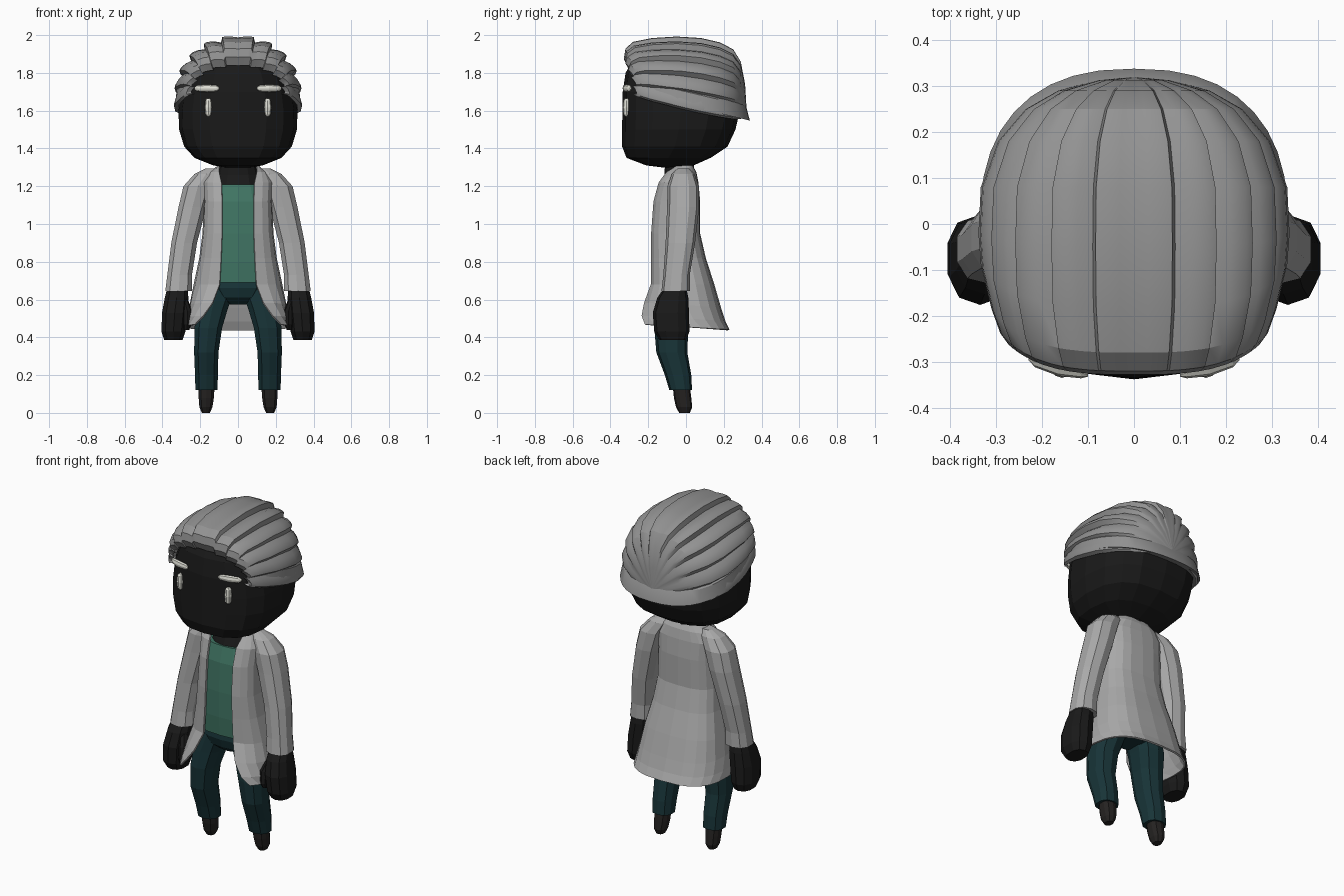
import bpy, bmesh
from math import sin, cos, pi, asin, radians, copysign
from mathutils import Vector


def material(name, rgb):
    m = bpy.data.materials.new(name)
    m.diffuse_color = (*rgb, 1)
    return m


BLACK = material("black", (0.01, 0.01, 0.01))
SHOE = material("dark_brown", (0.018, 0.016, 0.015))
GREEN = material("green", (0.052, 0.18, 0.128))
TEAL = material("teal", (0.009, 0.034, 0.039))
WHITE = material("off_white", (0.75, 0.75, 0.68))
HAIR = material("hair_grey", (0.29, 0.29, 0.29))
CLOTH = material("coat_grey", (0.40, 0.40, 0.40))


def spow(v, e):
    return copysign(abs(v) ** e, v)


def ring(z, hx, yf, yb, n=2.0, seg=12, cx=0.0, gap=0.0, tilt=0.0):
    """Horizontal superellipse, counter-clockwise; gap = half opening at the front."""
    a0 = asin(min(1, (gap / hx) ** (n / 2))) if gap else 0
    cy, ry = (yf + yb) / 2, (yb - yf) / 2
    pts = []
    for i in range(seg + (1 if gap else 0)):
        a = a0 + (2 * pi - 2 * a0) * i / seg
        y = cy - ry * spow(cos(a), 2 / n)
        pts.append(Vector((cx + hx * spow(sin(a), 2 / n), y, z + tilt * y)))
    return pts


def loft(name, rings, mat=None, closed=True, caps=True, side=1, smooth=None):
    """Skin rings listed from top to bottom; side=-1 mirrors in x."""
    if side < 0:
        rings = [[Vector((-p.x, p.y, p.z)) for p in reversed(r)] for r in rings]
    bm = bmesh.new()
    vs = [[bm.verts.new(p) for p in r] for r in rings]
    n = len(vs[0])
    for a, b in zip(vs, vs[1:]):
        for j in range(n if closed else n - 1):
            k = (j + 1) % n
            bm.faces.new((a[j], b[j], b[k], a[k]))
    if closed and caps:
        bm.faces.new(vs[0])
        bm.faces.new(vs[-1][::-1])
    bmesh.ops.remove_doubles(bm, verts=bm.verts, dist=0.0005)
    if closed:
        bmesh.ops.recalc_face_normals(bm, faces=bm.faces)
    me = bpy.data.meshes.new(name)
    bm.to_mesh(me)
    bm.free()
    ob = bpy.data.objects.new(name, me)
    bpy.context.collection.objects.link(ob)
    if mat:
        me.materials.append(mat)
    if smooth:
        bpy.ops.object.select_all(action='DESELECT')
        ob.select_set(True)
        bpy.context.view_layer.objects.active = ob
        bpy.ops.object.shade_smooth_by_angle(angle=radians(smooth))
    return ob


def limb(name, rows, mat=None, side=1, n=2.4, seg=10):
    """Rows of (z, centre x, centre y, radius x, radius y)."""
    return loft(name, [ring(z, rx, cy - ry, cy + ry, n, seg, cx)
                       for z, cx, cy, rx, ry in rows], mat, side=side)


# head: flat face, rounded jaw, sloping back of the skull
loft("head", [ring(*r, 2.6, 16) for r in [
    (1.90, .12, -.22, .15), (1.86, .18, -.285, .20), (1.80, .255, -.32, .25),
    (1.70, .30, -.335, .28), (1.60, .315, -.337, .285), (1.50, .312, -.338, .262),
    (1.41, .285, -.338, .22), (1.35, .23, -.315, .13), (1.31, .13, -.21, .04),
    (1.30, .07, -.13, 0)]], BLACK)
loft("neck", [ring(1.33, .09, -.11, .04), ring(1.26, .11, -.115, .045),
              ring(1.18, .13, -.15, .06)], BLACK)

# hair: locks running from the hairline over the top to a point at the back
lock_edges = [0, 15, 33, 51, 68, 84, 98]
lock_shape = [(0, .93), (.3, .978), (.65, 1.012), (.84, 1.012)]
half = [(e0 + (e1 - e0) * t, s) for e0, e1 in zip(lock_edges, lock_edges[1:])
        for t, s in lock_shape] + [(98, .95)]
half[0], half[1] = (0, .985), (4.5, 1.0)
profile = [(a, s) for a, s in reversed(half)] + [(-a, s) for a, s in half[1:]]
sections = [(-.305, .245, 1.84), (-.328, .27, 1.885), (-.32, .288, 1.93),
            (-.28, .307, 1.965), (-.18, .33, 1.985), (-.05, .335, 1.993),
            (.08, .33, 1.985), (.18, .295, 1.962), (.25, .235, 1.925),
            (.29, .165, 1.86), (.313, .08, 1.74), (.32, .004, 1.62)]
hair = []
for y, rx, top in sections:
    zc = 1.655 - .2 * y
    row = []
    for a, s in profile:
        x = s * rx * spow(sin(radians(a)), .92)
        z = zc + s * (top - zc) * spow(cos(radians(a)), .92)
        # round off the front corners
        y2 = y * (1 - min(1, abs(x) / .347) ** 3) ** (1 / 3) if y < 0 else y
        row.append(Vector((x, y2, z - .2 * (y2 - y))))
    hair.append(row)
loft("hair", hair, HAIR, closed=False, smooth=25)

# swept band of hair around the sides and back
loft("hair_band", [ring(z, hx, yf, yb, 2.4, 28, 0, gap, -.234) for z, hx, yf, yb, gap in [
    (1.725, .30, -.305, .29, .235), (1.70, .325, -.325, .318, .25),
    (1.627, .335, -.33, .338, .255), (1.635, .30, -.30, .28, .235)]],
    HAIR, closed=False, smooth=30)

# eyes and brows
for s in (1, -1):
    eye_rows = [(1.665, .008), (1.655, .016), (1.617, .02), (1.58, .016), (1.57, .008)]
    limb("eye", [(z, .157, -.315, r, r) for z, r in eye_rows], WHITE, s, 2.4, 8)
    brow = []
    for x, y, r in [(.10, -.328, .006), (.115, -.324, .017), (.165, -.316, .021),
                    (.215, -.30, .017), (.23, -.292, .006)]:
        brow.append([Vector((x, y + r * .7 * cos(i * pi / 4),
                             1.718 + r * sin(i * pi / 4))) for i in range(8)])
    loft("brow", brow, WHITE, side=s)

# shirt
loft("shirt", [ring(*r, 2.8, 16) for r in [
    (1.21, .13, -.145, .04), (1.12, .155, -.17, .05), (.95, .165, -.18, .05),
    (.80, .175, -.18, .06), (.69, .18, -.172, .07)]], GREEN)

# trousers
loft("trouser_hips", [ring(*r, 2.5, 14) for r in [
    (.74, .17, -.155, .07), (.66, .185, -.165, .075), (.61, .14, -.15, .065),
    (.575, .06, -.11, .04)]], TEAL)
for s in (1, -1):
    limb("trouser_leg", [(.66, .10, -.05, .085, .10), (.55, .137, -.06, .086, .10),
                         (.45, .157, -.078, .076, .09), (.32, .168, -.075, .067, .082),
                         (.20, .167, -.042, .063, .07), (.12, .167, -.028, .061, .06)],
         TEAL, s)
    limb("foot", [(.14, .167, -.025, .045, .045), (.08, .168, -.018, .042, .046),
                  (.03, .17, -.01, .036, .043), (0, .17, -.008, .022, .028)], SHOE, s)

# open coat: shoulders down to a flared hem
coat_rows = [(1.31, .108, -.07, .035, .10), (1.275, .15, -.115, .055, .10),
             (1.22, .185, -.15, .066, .088), (1.12, .18, -.178, .075, .085),
             (.95, .188, -.19, .075, .085), (.82, .205, -.19, .105, .09),
             (.68, .235, -.192, .15, .098), (.57, .257, -.235, .185, .135),
             (.50, .272, -.268, .208, .185), (.455, .28, -.285, .23, .23)]
coat = loft("coat", [ring(z, hx, yf, yb, 2.8, 18, 0, g, -.06 if z < .6 else 0)
                     for z, hx, yf, yb, g in coat_rows], CLOTH, closed=False)
thick = coat.modifiers.new("thickness", 'SOLIDIFY')
thick.thickness = .01
thick.offset = -1

# sleeves, hands and thumbs
for s in (1, -1):
    limb("sleeve", [(1.295, .135, -.015, .035, .03), (1.265, .168, -.015, .065, .06),
                    (1.20, .212, -.015, .08, .083), (1.09, .241, -.015, .077, .085),
                    (.90, .285, -.03, .071, .078), (.73, .309, -.05, .068, .07),
                    (.645, .314, -.055, .074, .075)], CLOTH, s)
    limb("hand", [(.67, .32, -.055, .055, .055), (.61, .325, -.07, .065, .082),
                  (.53, .335, -.08, .07, .096), (.43, .342, -.075, .066, .093),
                  (.385, .342, -.07, .05, .07)], BLACK, s)
    limb("thumb", [(.60, .285, -.10, .02, .03), (.54, .268, -.12, .026, .04),
                   (.47, .268, -.13, .024, .035), (.44, .272, -.13, .014, .02)],
         BLACK, s, 2, 8)
